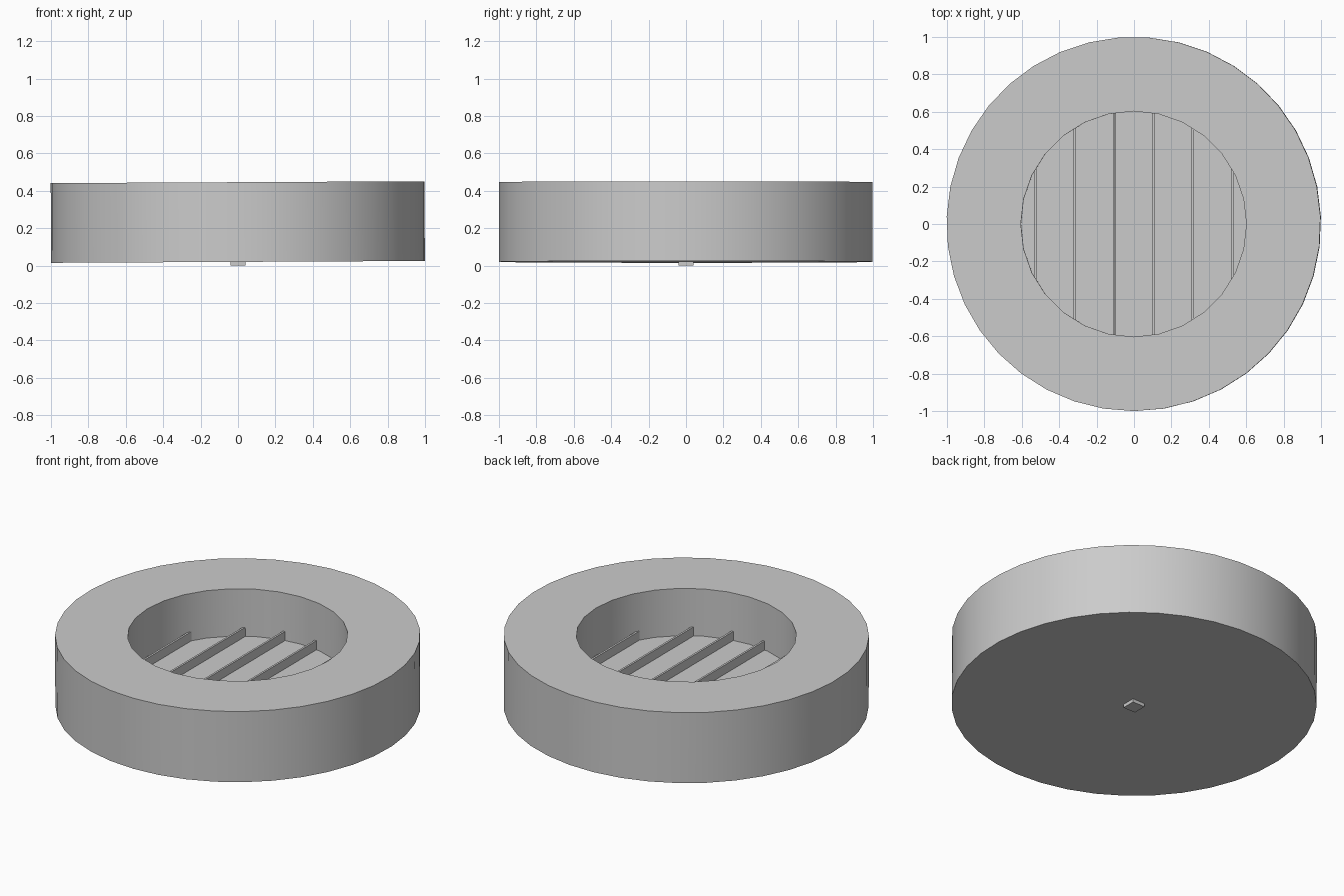
import bpy, bmesh, math
from mathutils import Matrix

cube = bpy.data.objects.get("Cube")
if cube:
    bpy.data.objects.remove(cube, do_unlink=True)

TOP, BOTTOM, FLOOR = 0.446, 0.02, 0.16
OUTER, INNER = 1.0, 0.603
TILT = Matrix.Rotation(-0.005, 4, 'Y')   # the body leans very slightly on its foot

grey = bpy.data.materials.new("plain_grey")
grey.use_nodes = True
colour = (0.6, 0.6, 0.6, 1)
grey.diffuse_color = colour
grey.node_tree.nodes["Principled BSDF"].inputs["Base Color"].default_value = colour


def finish(bm, name, matrix=Matrix()):
    bmesh.ops.recalc_face_normals(bm, faces=bm.faces)
    mesh = bpy.data.meshes.new(name)
    bm.to_mesh(mesh)
    bm.free()
    obj = bpy.data.objects.new(name, mesh)
    obj.matrix_world = matrix
    mesh.materials.append(grey)
    bpy.context.collection.objects.link(obj)
    return obj


def ring(bm, sides, radius, z):
    """Closed loop of vertices, starting at the front."""
    angles = [2 * math.pi * i / sides - math.pi / 2 for i in range(sides)]
    return [bm.verts.new((radius * math.cos(a), radius * math.sin(a), z)) for a in angles]


def wall(bm, low, high):
    for i in range(len(low)):
        j = (i + 1) % len(low)
        bm.faces.new((low[i], low[j], high[j], high[i]))


def box(name, size, centre, matrix=Matrix()):
    bm = bmesh.new()
    bmesh.ops.create_cube(bm, size=1)
    bmesh.ops.scale(bm, vec=size, verts=bm.verts)
    bmesh.ops.translate(bm, vec=centre, verts=bm.verts)
    return finish(bm, name, matrix)


# Round body with a flat-bottomed recess
bm = bmesh.new()
base, rim = [ring(bm, 39, OUTER, z) for z in (BOTTOM, TOP)]
floor, lip = [ring(bm, 28, INNER, z) for z in (FLOOR, TOP)]
wall(bm, base, rim)
wall(bm, floor, lip)
bm.faces.new(base)
bm.faces.new(floor)
edges = [bm.edges.get((loop[i - 1], loop[i])) for loop in (rim, lip) for i in range(len(loop))]
bmesh.ops.triangle_fill(bm, edges=edges, use_beauty=True, normal=(0, 0, 1))
body = finish(bm, "round_body", TILT)
bpy.context.view_layer.objects.active = body
body.select_set(True)
bpy.ops.object.shade_smooth_by_angle(angle=math.radians(30))
body.select_set(False)

# Thin ribs across the recess floor, ends set into the wall
for i in range(6):
    x = (i - 2.5) * 0.2105
    half = math.sqrt(INNER ** 2 - x ** 2) + 0.01
    box(f"floor_rib_{i + 1}", (0.012, 2 * half, 0.065), (x, 0, FLOOR + 0.0225), TILT)

# Small square foot underneath
box("foot", (0.082, 0.082, 0.04), (0, 0, 0.02))
